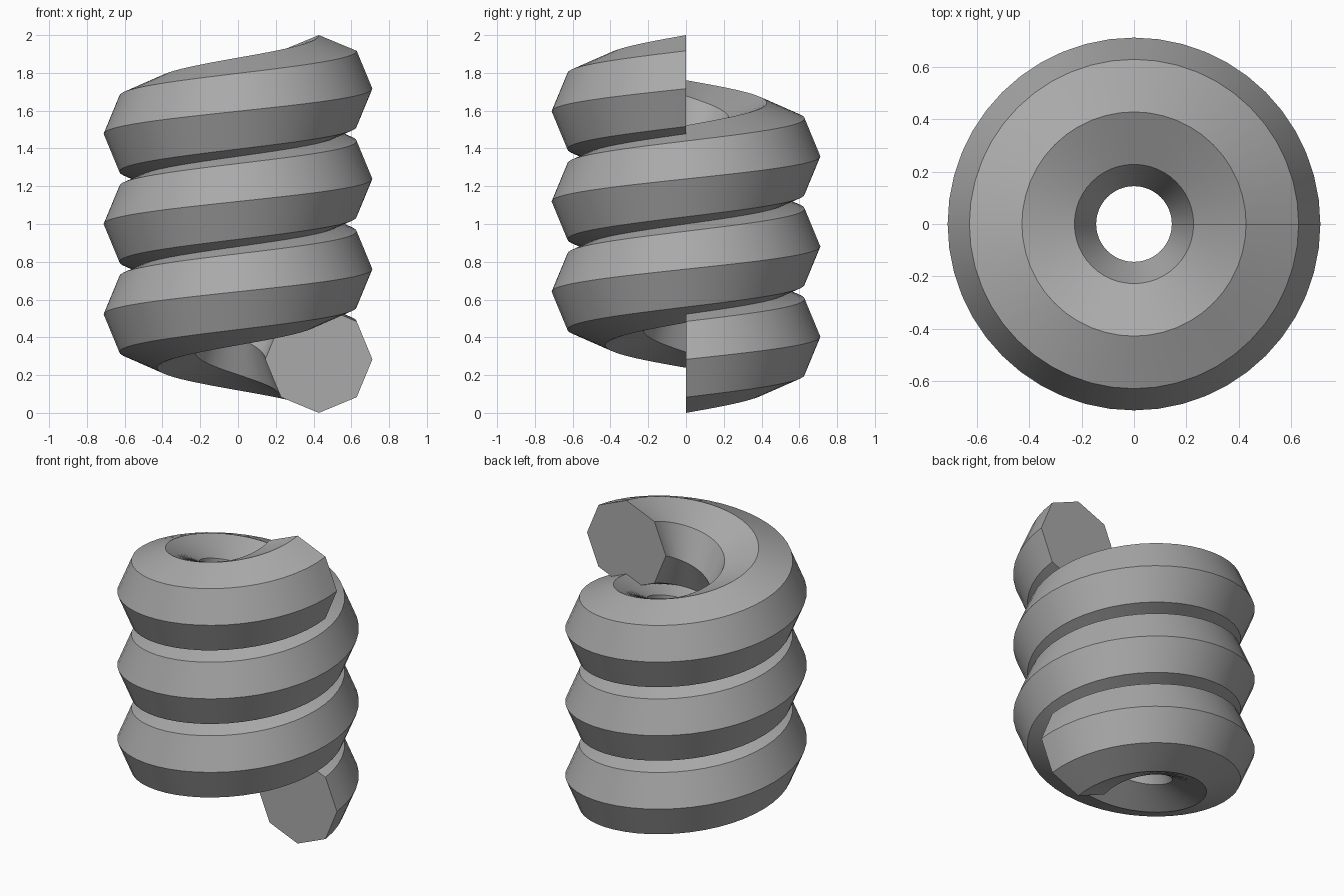
import bpy, bmesh
from math import cos, sin, pi, radians

if "Cube" in bpy.data.objects:
    bpy.data.objects.remove(bpy.data.objects["Cube"], do_unlink=True)

SIDES = 8            # octagonal bar
STEPS = 48           # segments per turn
TURNS = 3
BAR_RADIUS = 0.2835
COIL_RADIUS = 0.428
PITCH = (2 - 2 * BAR_RADIUS) / TURNS

# Plain grey material
grey = bpy.data.materials.new("plain grey")
grey.use_nodes = True
colour = (0.4, 0.4, 0.4, 1)
grey.diffuse_color = colour
grey.node_tree.nodes["Principled BSDF"].inputs["Base Color"].default_value = colour


def section(bm, step):
    """One upright octagon, turned and raised along the helix."""
    turn = 2 * pi * step / STEPS
    height = BAR_RADIUS + PITCH * step / STEPS
    ring = []
    for i in range(SIDES):
        a = 2 * pi * i / SIDES
        r = COIL_RADIUS + BAR_RADIUS * cos(a)
        ring.append(bm.verts.new((r * cos(turn), r * sin(turn),
                                  height + BAR_RADIUS * sin(a))))
    return ring


# Coil: bridge the sections and cap both ends
bm = bmesh.new()
rings = [section(bm, s) for s in range(TURNS * STEPS + 1)]
for low, high in zip(rings, rings[1:]):
    for i in range(SIDES):
        j = (i + 1) % SIDES
        bm.faces.new((low[i], low[j], high[j], high[i]))
bm.faces.new(rings[0])
bm.faces.new(rings[-1])
bmesh.ops.recalc_face_normals(bm, faces=bm.faces)

mesh = bpy.data.meshes.new("coil")
bm.to_mesh(mesh)
bm.free()
mesh.materials.append(grey)
coil = bpy.data.objects.new("coil", mesh)
bpy.context.collection.objects.link(coil)

# Smooth around the turns, crisp along the bar's edges
bpy.ops.object.select_all(action="DESELECT")
coil.select_set(True)
bpy.context.view_layer.objects.active = coil
bpy.ops.object.shade_smooth_by_angle(angle=radians(30))
